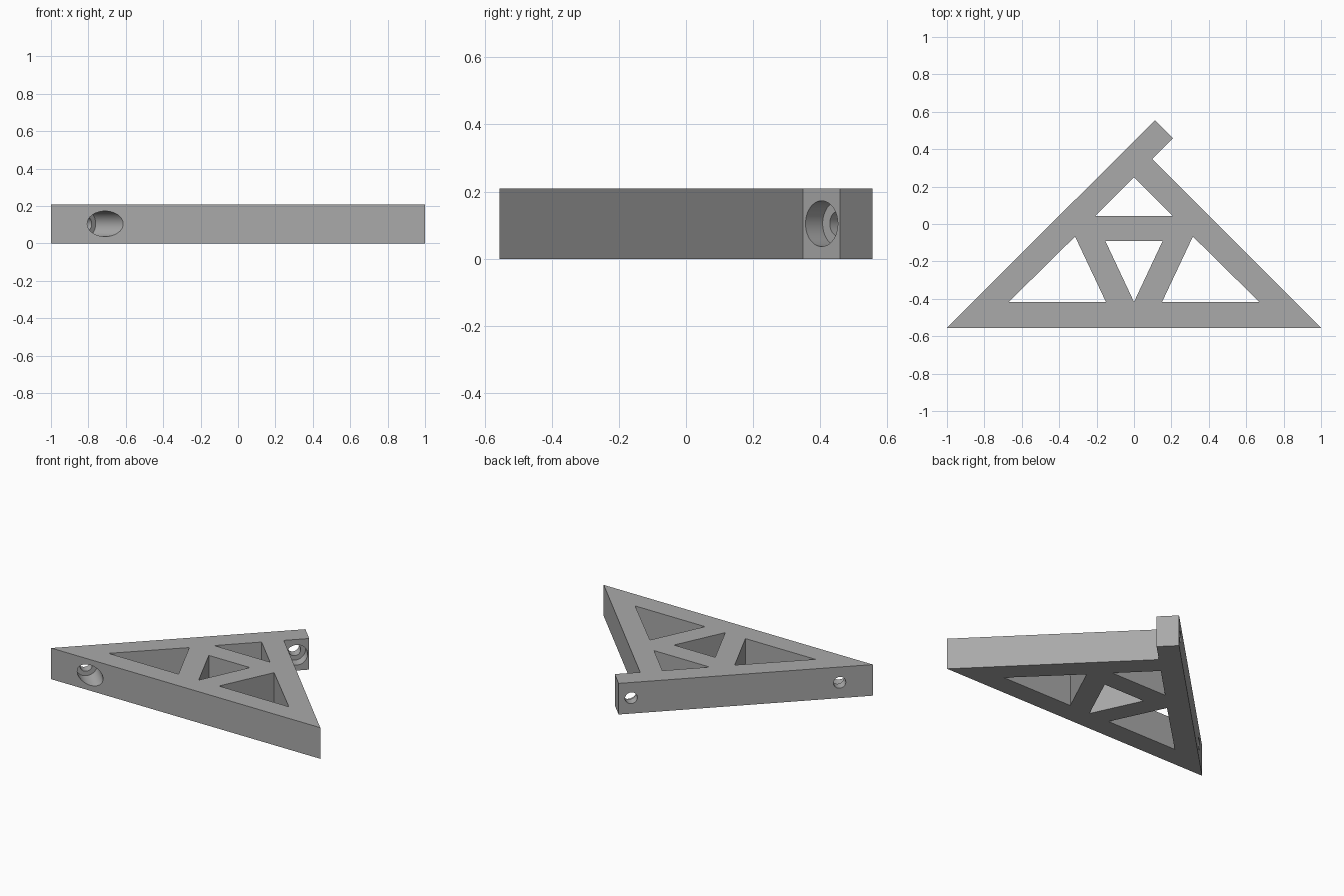
import bpy, bmesh
from mathutils import Vector

cube = bpy.data.objects.get("Cube")
if cube:
    bpy.data.objects.remove(cube, do_unlink=True)

HEIGHT = 0.209
AXIS = Vector((-1, 1, 0)).normalized()      # screw direction, square to the long wall

grey = bpy.data.materials.new("grey plastic")
grey.use_nodes = True
colour = (0.4, 0.4, 0.4, 1)
grey.diffuse_color = colour
grey.node_tree.nodes["Principled BSDF"].inputs["Base Color"].default_value = colour


def prism(name, outline, low, high):
    """Extrude a flat outline from low to high."""
    bm = bmesh.new()
    face = bm.faces.new([bm.verts.new((x, y, low)) for x, y in outline])
    top = bmesh.ops.extrude_face_region(bm, geom=[face])["geom"]
    bmesh.ops.translate(bm, vec=(0, 0, high - low),
                        verts=[v for v in top if isinstance(v, bmesh.types.BMVert)])
    bmesh.ops.recalc_face_normals(bm, faces=bm.faces)
    mesh = bpy.data.meshes.new(name)
    bm.to_mesh(mesh)
    bm.free()
    mesh.materials.append(grey)
    obj = bpy.data.objects.new(name, mesh)
    bpy.context.collection.objects.link(obj)
    return obj


def bore(name, wall_point, radius, start, end):
    """Cylinder along the screw axis; distances run inward from the wall face."""
    centre = Vector((*wall_point, HEIGHT / 2)) - AXIS * (start + end) / 2
    bpy.ops.mesh.primitive_cylinder_add(vertices=64, radius=radius, depth=end - start,
                                        location=centre,
                                        rotation=AXIS.to_track_quat('Z', 'Y').to_euler())
    obj = bpy.context.object
    obj.name = name
    obj.data.materials.append(grey)
    return obj


def cut(target, cutter):
    cutter.hide_render = True
    mod = target.modifiers.new("cut", 'BOOLEAN')
    mod.operation = 'DIFFERENCE'
    mod.solver = 'EXACT'
    mod.object = cutter
    bpy.context.view_layer.objects.active = target
    bpy.ops.object.modifier_apply(modifier=mod.name)
    bpy.data.objects.remove(cutter, do_unlink=True)


# Triangular body with the tab at its apex
bracket = prism("bracket", [(-1, -0.555), (1, -0.555), (0.097, 0.348),
                            (0.208, 0.459), (0.112, 0.555)], 0, HEIGHT)

# Lightening pockets between the struts
side = [(-0.67, -0.417), (-0.15, -0.417), (-0.315, -0.067)]
pockets = [
    [(-0.207, 0.044), (0.207, 0.044), (0, 0.251)],
    [(-0.153, -0.091), (0, -0.417), (0.153, -0.091)],
    side,
    [(-x, y) for x, y in side],
]
for outline in pockets:
    cut(bracket, prism("pocket_cutter", outline, -0.1, HEIGHT + 0.1))

# Screw holes with counterbores for the heads
for wall_point, length in (((0.056, 0.501), 0.3), ((-0.855, -0.41), 0.4)):
    cut(bracket, bore("screw_cutter", wall_point, 0.038, -0.1, 0.1))
    cut(bracket, bore("head_cutter", wall_point, 0.068, 0.065, length))

# Flat walls stay crisp while the bores shade smoothly
bpy.ops.object.select_all(action='DESELECT')
bracket.select_set(True)
bpy.context.view_layer.objects.active = bracket
bpy.ops.object.shade_smooth_by_angle(angle=0.5)
